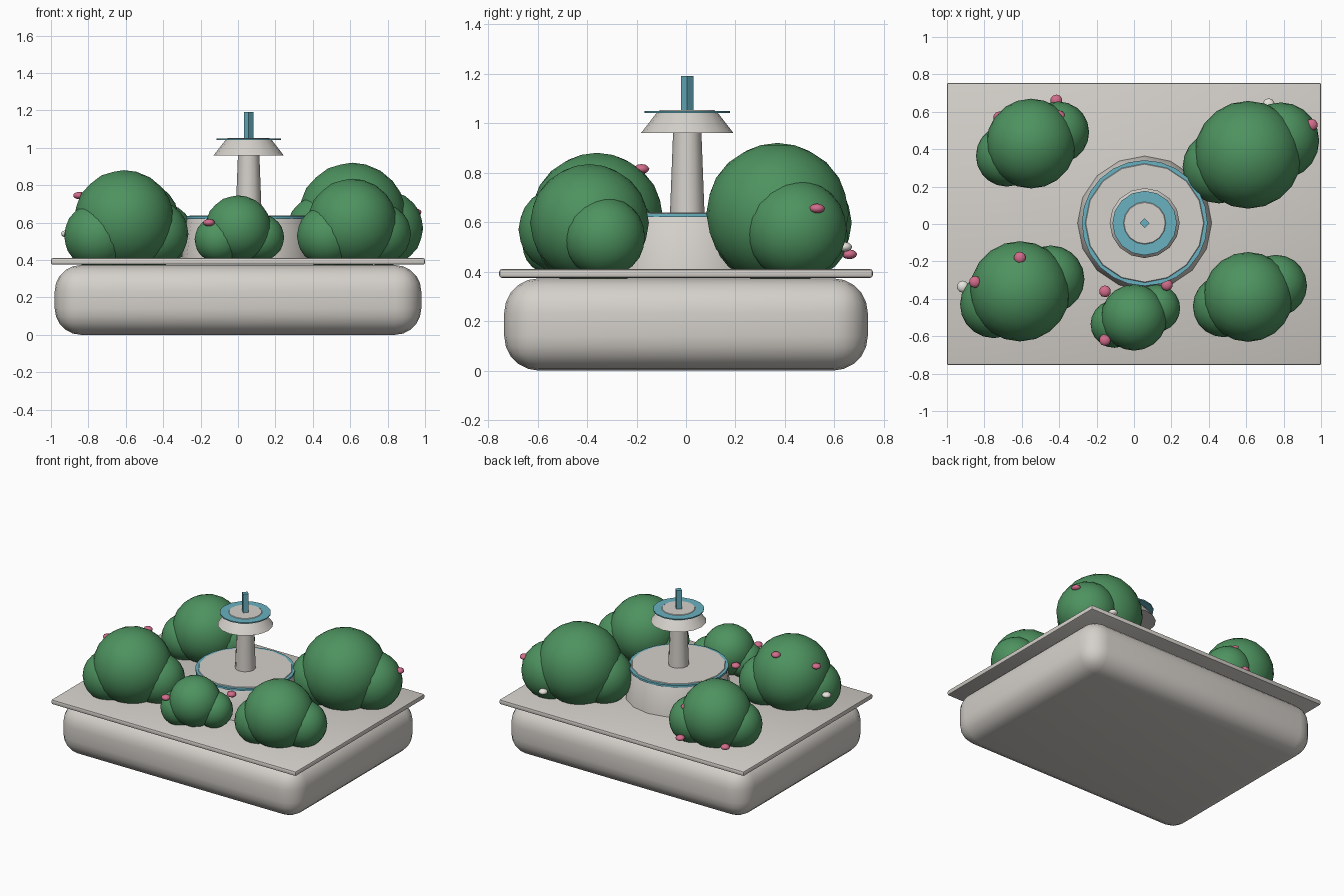
import bpy, bmesh, math
from mathutils import Matrix

cube = bpy.data.objects.get("Cube")
if cube:
    bpy.data.objects.remove(cube, do_unlink=True)


def make_material(name, color):
    mat = bpy.data.materials.new(name)
    mat.use_nodes = True
    mat.diffuse_color = (*color, 1)
    mat.node_tree.nodes["Principled BSDF"].inputs["Base Color"].default_value = (*color, 1)
    return mat


stone = make_material("pale stone", (0.66, 0.63, 0.59))
leaf = make_material("leaf green", (0.075, 0.29, 0.115))
water = make_material("water blue", (0.14, 0.44, 0.53))
pink = make_material("petal pink", (0.65, 0.15, 0.26))
cream = make_material("petal cream", (0.85, 0.82, 0.76))


def finish(name, bm, mat, angle):
    mesh = bpy.data.meshes.new(name)
    bmesh.ops.recalc_face_normals(bm, faces=bm.faces)
    bm.to_mesh(mesh)
    bm.free()
    mesh.materials.append(mat)
    obj = bpy.data.objects.new(name, mesh)
    bpy.context.collection.objects.link(obj)
    bpy.ops.object.select_all(action="DESELECT")
    obj.select_set(True)
    bpy.context.view_layer.objects.active = obj
    bpy.ops.object.shade_smooth_by_angle(angle=math.radians(angle))
    return obj


def rounded_box(name, half_x, half_y, z0, z1, width, segments):
    bm = bmesh.new()
    size = Matrix.Diagonal((2 * half_x, 2 * half_y, z1 - z0, 1))
    bmesh.ops.create_cube(bm, size=1, matrix=Matrix.Translation((0, 0, (z0 + z1) / 2)) @ size)
    bmesh.ops.bevel(bm, geom=bm.edges[:], offset=width, segments=segments,
                    profile=0.5, affect="EDGES")
    return finish(name, bm, stone, 40)


FOUNTAIN = (0.057, 0.005)


def turned(name, mat, profile, sides):
    """Capped round part on the fountain axis from (radius, z) points."""
    bm = bmesh.new()
    rings = []
    for r, z in profile:
        rings.append([bm.verts.new((FOUNTAIN[0] + r * math.cos(2 * math.pi * i / sides),
                                    FOUNTAIN[1] + r * math.sin(2 * math.pi * i / sides), z))
                      for i in range(sides)])
    for low, high in zip(rings, rings[1:]):
        for i in range(sides):
            j = (i + 1) % sides
            bm.faces.new((low[i], low[j], high[j], high[i]))
    bm.faces.new(rings[0])
    bm.faces.new(rings[-1])
    return finish(name, bm, mat, 35)


def ball(bm, x, y, z, r, squash, detail):
    place = Matrix.Translation((x, y, z)) @ Matrix.Diagonal((1, 1, squash, 1))
    bmesh.ops.create_icosphere(bm, subdivisions=detail, radius=r, matrix=place)


# Planter body and its slab top
rounded_box("planter_base", 0.98, 0.735, 0, 0.373, 0.14, 5)
rounded_box("planter_slab", 1.0, 0.755, 0.375, 0.41, 0.01, 2)

# Fountain
turned("basin", stone, [(0.36, 0.40), (0.33, 0.62), (0.315, 0.639)], 16)
turned("basin_water", water, [(0.336, 0.62), (0.336, 0.635)], 24)
turned("column", stone, [(0.07, 0.63), (0.057, 0.97)], 12)
turned("upper_bowl", stone, [(0.187, 0.96), (0.125, 1.04), (0.11, 1.053)], 16)
turned("upper_water", water, [(0.172, 1.042), (0.172, 1.05)], 16)
turned("spout", water, [(0.026, 1.04), (0.026, 1.19)], 4)

# Bushes: one main ball, then two side balls, each (x, y, z, radius)
bushes = {
    "front_left_bush": [(0.61, -0.39, 0.597, 0.24), (0.48, -0.44, 0.53, 0.165),
                        (0.76, -0.33, 0.54, 0.165)],
    "front_right_bush": [(-0.61, -0.36, 0.615, 0.268), (-0.75, -0.43, 0.53, 0.18),
                         (-0.445, -0.295, 0.54, 0.18)],
    "front_middle_bush": [(0, -0.5, 0.57, 0.177), (-0.105, -0.535, 0.51, 0.127),
                          (0.12, -0.45, 0.52, 0.127)],
    "back_left_bush": [(0.61, 0.37, 0.635, 0.288), (0.455, 0.305, 0.56, 0.195),
                       (0.785, 0.445, 0.57, 0.205)],
    "back_right_bush": [(-0.55, 0.43, 0.597, 0.24), (-0.68, 0.365, 0.53, 0.165),
                        (-0.405, 0.49, 0.54, 0.165)],
}
for name, balls in bushes.items():
    bm = bmesh.new()
    for x, y, z, r in balls:
        ball(bm, x, y, z, r, 0.99, 3)
    finish(name, bm, leaf, 60)

# Blossoms
pink_spots = [(-0.61, -0.18, 0.815), (-0.85, -0.31, 0.745), (-0.155, -0.36, 0.545),
              (-0.155, -0.62, 0.6), (0.175, -0.325, 0.6), (0.95, 0.53, 0.655),
              (-0.415, 0.66, 0.47), (-0.40, 0.575, 0.665), (-0.72, 0.57, 0.45)]
cream_spots = [(-0.915, -0.335, 0.54), (0.72, 0.64, 0.5)]
for name, spots, mat in (("pink_blossoms", pink_spots, pink), ("cream_blossoms", cream_spots, cream)):
    bm = bmesh.new()
    for x, y, z in spots:
        ball(bm, x, y, z, 0.032, 0.62, 2)
    finish(name, bm, mat, 60)
